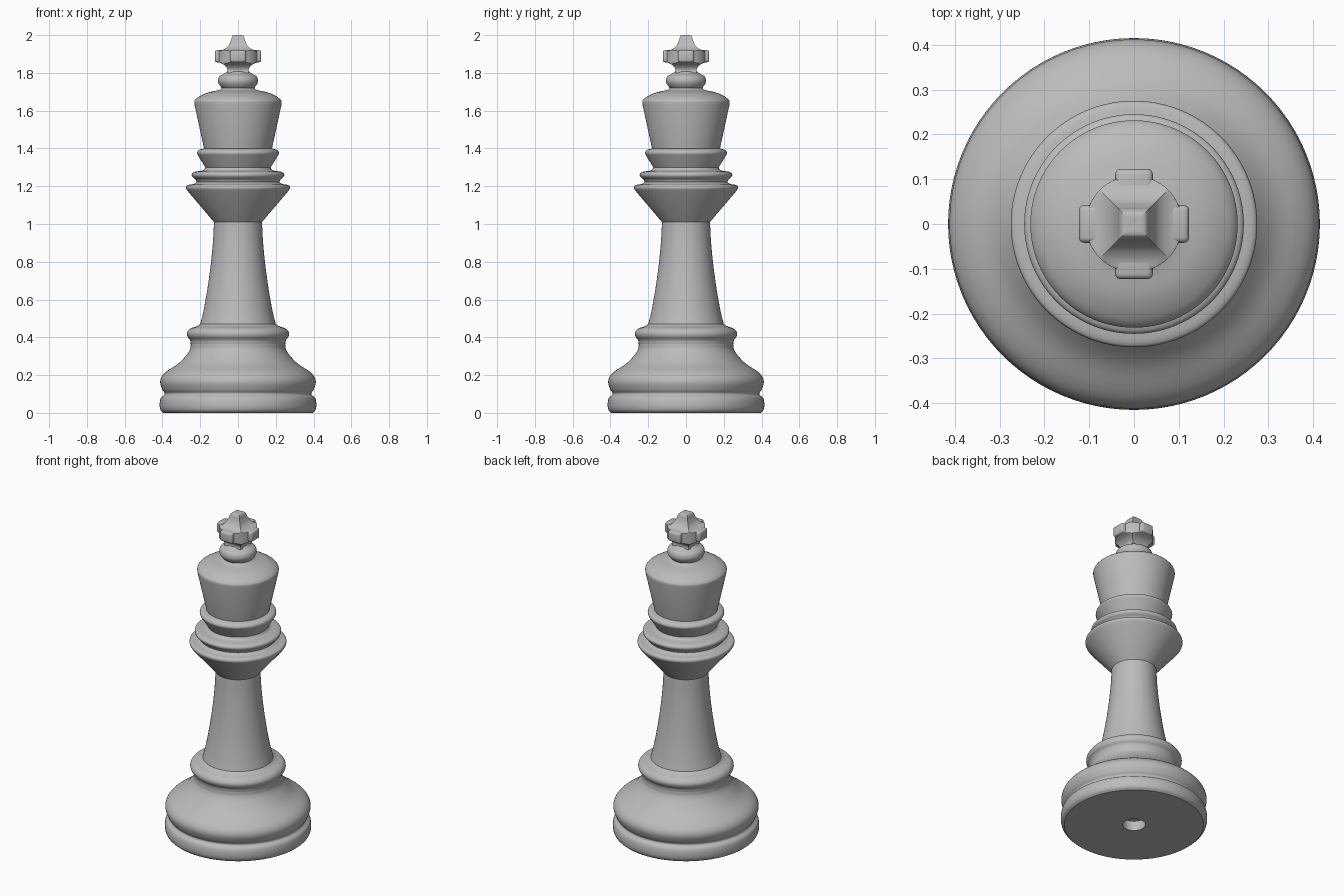
import bpy, bmesh, math
from mathutils import Vector

cube = bpy.data.objects.get("Cube")
if cube:
    bpy.data.objects.remove(cube, do_unlink=True)

SIDES = 96
grey = bpy.data.materials.new("plain grey")
grey.use_nodes = True
COLOUR = (0.5, 0.5, 0.5, 1)
grey.diffuse_color = COLOUR
grey.node_tree.nodes["Principled BSDF"].inputs["Base Color"].default_value = COLOUR


def curve(points, steps=5):
    """Smooth curve through profile points."""
    pts = [Vector(p) for p in points]
    ext = [pts[0]] + pts + [pts[-1]]
    out = []
    for a, b, c, d in zip(ext, ext[1:], ext[2:], ext[3:]):
        length = (c - b).length
        # tangents scaled to the span so uneven spacing does not overshoot
        m0 = (c - a).normalized() * length
        m1 = (d - b).normalized() * length
        for i in range(steps):
            t = i / steps
            out.append(b * (2*t**3 - 3*t**2 + 1) + m0 * (t**3 - 2*t**2 + t)
                       + c * (3*t**2 - 2*t**3) + m1 * (t**3 - t**2))
    return out + [pts[-1]]


def finish(name, bm, angle=40):
    bmesh.ops.remove_doubles(bm, verts=bm.verts, dist=0.0002)
    bmesh.ops.recalc_face_normals(bm, faces=bm.faces)
    mesh = bpy.data.meshes.new(name)
    bm.to_mesh(mesh)
    bm.free()
    mesh.materials.append(grey)
    obj = bpy.data.objects.new(name, mesh)
    bpy.context.collection.objects.link(obj)
    bpy.ops.object.select_all(action='DESELECT')
    obj.select_set(True)
    bpy.context.view_layer.objects.active = obj
    bpy.ops.object.shade_smooth_by_angle(angle=math.radians(angle))
    return obj


def loft(name, profile, radius=lambda r, a: r, angle=40):
    """Stack rings up a profile; radius() shapes each ring by direction."""
    bm = bmesh.new()
    rings = []
    for r, z in profile:
        ring = []
        for i in range(SIDES):
            a = math.tau * i / SIDES
            rad = radius(r, a)
            ring.append(bm.verts.new((rad * math.cos(a), rad * math.sin(a), z)))
        rings.append(ring)
    for low, high in zip(rings, rings[1:]):
        for i in range(SIDES):
            j = (i + 1) % SIDES
            bm.faces.new((low[i], low[j], high[j], high[i]))
    return finish(name, bm, angle)


# Foot with a shallow socket underneath
socket = [Vector(p) for p in ((0, .06), (.065, .06), (.065, 0), (.395, 0))]
loft("foot", socket + curve([
    (.395, 0), (.41, .015), (.415, .045), (.408, .08), (.388, .1),
    (.4, .122), (.412, .16), (.405, .19), (.38, .218), (.315, .262),
    (.27, .31), (.253, .34), (.25, .365)]))

# Ring above the foot
loft("foot_ring", curve([
    (.25, .365), (.254, .385), (.268, .405), (.27, .425), (.255, .445),
    (.22, .458), (.2, .47)]))

# Tapering shaft
loft("shaft", curve([
    (.2, .47), (.185, .53), (.163, .65), (.145, .78), (.133, .9), (.127, 1.01)]))

# Wide flared collar
loft("lower_collar", [Vector((.127, 1.01)), Vector((.267, 1.175))] + curve([
    (.267, 1.175), (.275, 1.19), (.27, 1.204), (.235, 1.212), (.218, 1.222)]))

# Thin middle collar
loft("middle_collar", curve([
    (.218, 1.222), (.225, 1.235), (.243, 1.252), (.243, 1.268), (.225, 1.277),
    (.185, 1.284), (.172, 1.298)]))

# Upper collar under the head
loft("upper_collar", [Vector((.172, 1.298)), Vector((.21, 1.36))] + curve([
    (.21, 1.36), (.217, 1.375), (.21, 1.39), (.18, 1.4)]))

# Head with domed top
loft("head", [Vector((.18, 1.4)), Vector((.231, 1.635))] + curve([
    (.231, 1.635), (.23, 1.652), (.21, 1.672), (.165, 1.694), (.1, 1.71), (.085, 1.72)]))

# Neck bead
loft("neck_bead", curve([
    (.085, 1.72), (.098, 1.735), (.106, 1.757), (.098, 1.782), (.075, 1.795),
    (.058, 1.808)]))


# Finial: concave square section trimmed by a round outline
def square_in_circle(half, a):
    square = half / max(abs(math.cos(a)), abs(math.sin(a)))
    return min(square, .108)


loft("finial", curve([(.056, 1.8), (.056, 1.82), (.075, 1.843), (.105, 1.857)])
     + curve([(.108, 1.865), (.108, 1.91)], 1)
     + curve([(.105, 1.915), (.075, 1.924), (.052, 1.942), (.038, 1.97), (.033, 1.988)])
     + curve([(.033, 1.988), (.024, 2), (0, 2)], 3), square_in_circle, 30)

# Four blunt arms of the finial
for i, side in enumerate(("left", "back", "right", "front")):
    bm = bmesh.new()
    bmesh.ops.create_cube(bm, size=1)
    bmesh.ops.scale(bm, vec=(.06, .084, .064), verts=bm.verts)
    outer = [e for e in bm.edges if any(v.co.x > 0 for v in e.verts)]
    bmesh.ops.bevel(bm, geom=outer, offset=.012, segments=3, profile=.5, affect='EDGES')
    arm = finish(side + "_finial_arm", bm)
    arm.location = (.093 * math.cos(i * math.pi / 2), .093 * math.sin(i * math.pi / 2), 1.888)
    arm.rotation_euler.z = i * math.pi / 2
